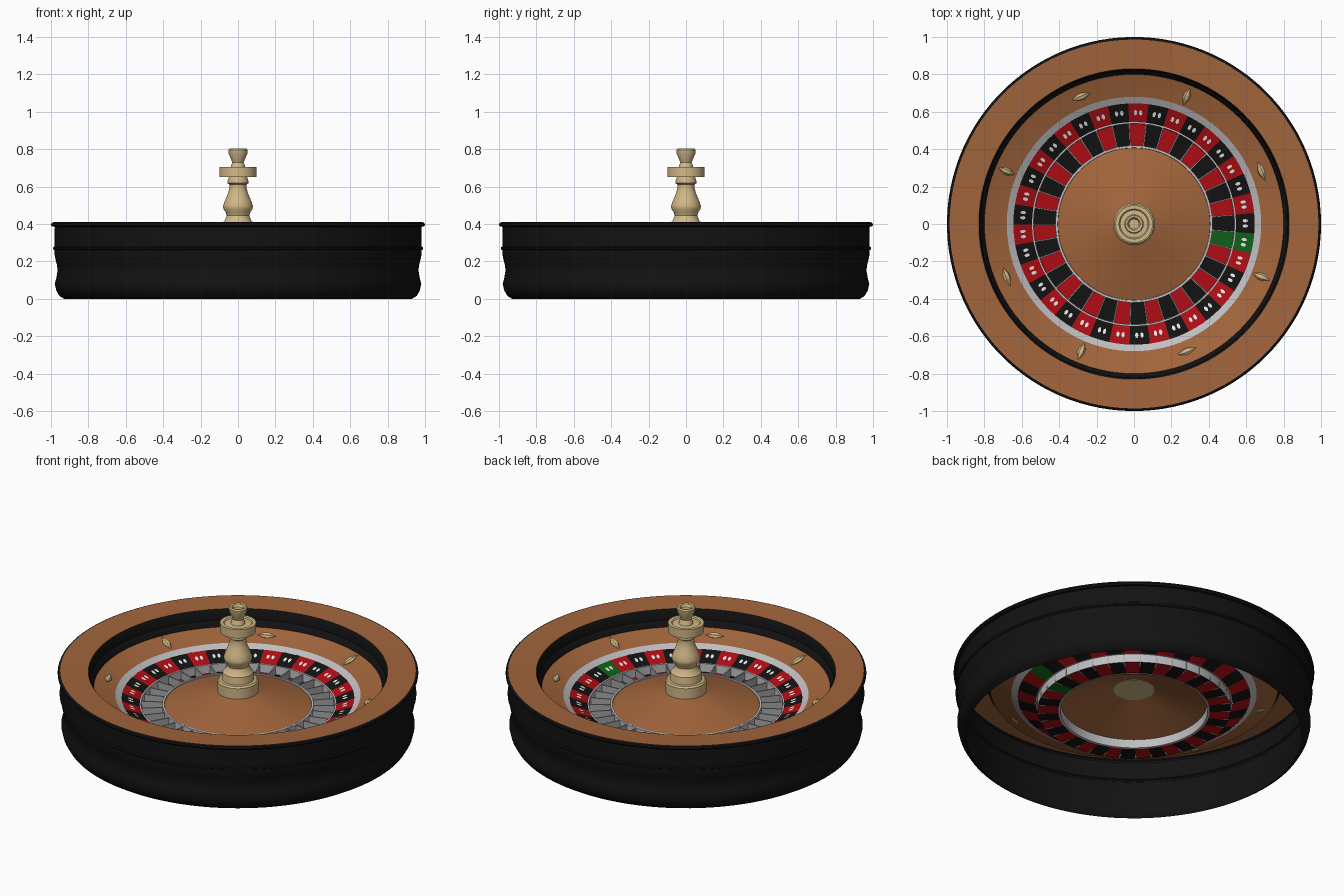
import bpy, bmesh
from math import radians, cos, sin, pi, tau
from mathutils import Matrix, Vector

cube = bpy.data.objects.get("Cube")
if cube:
    bpy.data.objects.remove(cube, do_unlink=True)


def material(name, r, g, b):
    m = bpy.data.materials.new(name)
    m.use_nodes = True
    m.diffuse_color = (r, g, b, 1)
    bsdf = m.node_tree.nodes["Principled BSDF"]
    bsdf.inputs["Base Color"].default_value = (r, g, b, 1)
    bsdf.inputs["Roughness"].default_value = 0.6
    return m


BLACK = material("black lacquer", 0.006, 0.006, 0.006)
WOOD = material("brown wood", 0.36, 0.13, 0.045)
CREAM = material("pale wood", 0.64, 0.48, 0.24)
SILVER = material("light silver", 0.52, 0.52, 0.54)
STEEL = material("divider grey", 0.38, 0.38, 0.39)
RED = material("pocket red", 0.42, 0.004, 0.007)
GREEN = material("pocket green", 0.004, 0.12, 0.008)
WHITE = material("marking white", 0.8, 0.8, 0.8)

POCKETS = 37
STEP = tau / POCKETS
ZERO = radians(-9.4)          # direction of the green pocket


def finish(name, bm, mats, smooth=True):
    mesh = bpy.data.meshes.new(name)
    bm.to_mesh(mesh)
    bm.free()
    for m in mats:
        mesh.materials.append(m)
    obj = bpy.data.objects.new(name, mesh)
    bpy.context.collection.objects.link(obj)
    if smooth:
        bpy.ops.object.select_all(action='DESELECT')
        obj.select_set(True)
        bpy.context.view_layer.objects.active = obj
        bpy.ops.object.shade_smooth_by_angle(angle=radians(35))
    return obj


def lathe(name, profile, mats, rule=None, segs=111, start=0.0):
    """Spin (radius, z) points; rule(segment, step) picks the material."""
    bm = bmesh.new()
    rings = []
    for r, z in profile:
        if r == 0:
            rings.append([bm.verts.new((0, 0, z))] * segs)
        else:
            rings.append([bm.verts.new((r * cos(start + tau * a / segs),
                                        r * sin(start + tau * a / segs), z))
                          for a in range(segs)])
    for i in range(len(rings) - 1):
        for a in range(segs):
            b = (a + 1) % segs
            quad = [rings[i][a], rings[i][b], rings[i + 1][b], rings[i + 1][a]]
            face = bm.faces.new(list(dict.fromkeys(quad)))
            face.material_index = rule(i, a) if rule else 0
    return finish(name, bm, mats)


# Outer bowl: shaped wall, bead, and rim edge, open underneath
lathe("bowl_wall", [
    (0.93, 0), (0.955, 0.015), (0.972, 0.045), (0.98, 0.08), (0.972, 0.11),
    (0.965, 0.15), (0.968, 0.18), (0.976, 0.21), (0.982, 0.24), (0.982, 0.26),
    (0.989, 0.265), (0.989, 0.275), (0.982, 0.28), (0.98, 0.385),
    (0.994, 0.386), (1.0, 0.395), (0.997, 0.405), (0.986, 0.41)], [BLACK])

# Wooden rim top, dark inner wall and the sloping ball track
lathe("rim_top", [(0.986, 0.41), (0.83, 0.402)], [WOOD])
lathe("rim_inner_wall", [(0.83, 0.402), (0.822, 0.39), (0.82, 0.34),
                         (0.81, 0.33), (0.80, 0.305)], [BLACK])
lathe("ball_track", [(0.80, 0.305), (0.74, 0.282), (0.68, 0.262)], [WOOD])
lathe("number_ring_border", [(0.68, 0.262), (0.645, 0.243)], [SILVER])


# Coloured bands: one green cell, the rest alternate
def cell_colour(i, a):
    k = a // 3
    return 2 if k == 0 else k % 2


CELLS = [RED, BLACK, GREEN]
FIRST = ZERO - STEP / 2
lathe("number_band", [(0.645, 0.243), (0.545, 0.205)], CELLS,
      cell_colour, POCKETS * 3, FIRST)
lathe("pocket_floor", [(0.535, 0.155), (0.42, 0.15)], CELLS,
      cell_colour, POCKETS * 3, FIRST)
lathe("pocket_outer_wall", [(0.545, 0.205), (0.537, 0.205), (0.535, 0.155)],
      [SILVER])
lathe("pocket_inner_ring", [(0.42, 0.15), (0.42, 0.205), (0.408, 0.205),
                            (0.406, 0.198)], [SILVER])
lathe("pocket_ring_skirt", [(0.405, 0.2), (0.408, 0.15), (0.42, 0.149)], [SILVER])

# Pocket dividers
bm = bmesh.new()
for k in range(POCKETS):
    spin = Matrix.Rotation(FIRST + k * STEP, 4, 'Z')
    size = Matrix.Diagonal((0.118, 0.007, 0.046, 1))
    bmesh.ops.create_cube(bm, size=1, matrix=spin
                          @ Matrix.Translation((0.478, 0, 0.176)) @ size)
finish("pocket_dividers", bm, [STEEL], smooth=False)

# Small paired oval markings on each cell
bm = bmesh.new()
tilt = Matrix.Rotation(-0.363, 4, 'Y')
for k in range(POCKETS):
    spin = Matrix.Rotation(ZERO + k * STEP, 4, 'Z')
    for side in (-1, 1):
        place = Matrix.Translation((0.595, side * 0.014, 0.227))
        bmesh.ops.create_circle(bm, cap_ends=True, segments=8, radius=1,
                                matrix=spin @ place @ tilt
                                @ Matrix.Diagonal((0.016, 0.009, 1, 1)))
finish("cell_markings", bm, [WHITE], smooth=False)

# Central wooden cone
lathe("centre_cone", [(0.407, 0.2), (0.26, 0.243), (0.1, 0.29)], [WOOD])

# Turned spindle
lathe("spindle_base", [(0, 0.285), (0.113, 0.285), (0.113, 0.35), (0.105, 0.36),
                       (0.09, 0.362)], [CREAM], segs=48)
lathe("spindle_stem", [
    (0.09, 0.362), (0.085, 0.405), (0.07, 0.42), (0.06, 0.445), (0.065, 0.462),
    (0.078, 0.48), (0.08, 0.497), (0.07, 0.525), (0.053, 0.565), (0.044, 0.6),
    (0.046, 0.612), (0.055, 0.618), (0.055, 0.632), (0.048, 0.652)],
    [CREAM], segs=48)
lathe("spindle_disc", [(0, 0.652), (0.1, 0.652), (0.1, 0.705), (0.08, 0.705),
                       (0.074, 0.698), (0.04, 0.7)], [CREAM], segs=48)
lathe("spindle_finial", [(0.04, 0.7), (0.036, 0.715), (0.03, 0.728),
                         (0.036, 0.745), (0.05, 0.775), (0.052, 0.795),
                         (0.046, 0.803), (0.034, 0.8), (0.026, 0.785),
                         (0, 0.785)], [CREAM], segs=48)

# Eight diamond deflectors, alternately along and across the track
bm = bmesh.new()
for k in range(8):
    spin = Matrix.Rotation(radians(22.5) + k * pi / 4, 4, 'Z')
    turn = Matrix.Rotation(pi / 2 if k % 2 == 0 else 0, 4, 'Z')
    place = (spin @ Matrix.Translation((0.738, 0, 0.285))
             @ Matrix.Rotation(-0.36, 4, 'Y') @ turn)
    tips = [bm.verts.new(place @ Vector((s * 0.055, 0, 0.004))) for s in (-1, 1)]
    waist = [bm.verts.new(place @ Vector((x, 0.019 * cos(t), 0.004 + 0.015 * sin(t))))
             for x in (-0.012, 0.012) for t in (i * tau / 6 for i in range(6))]
    for i in range(6):
        j = (i + 1) % 6
        bm.faces.new((waist[i], waist[j], waist[j + 6], waist[i + 6]))
        bm.faces.new((tips[0], waist[j], waist[i]))
        bm.faces.new((tips[1], waist[i + 6], waist[j + 6]))
bmesh.ops.recalc_face_normals(bm, faces=bm.faces)
finish("deflectors", bm, [CREAM], smooth=False)
